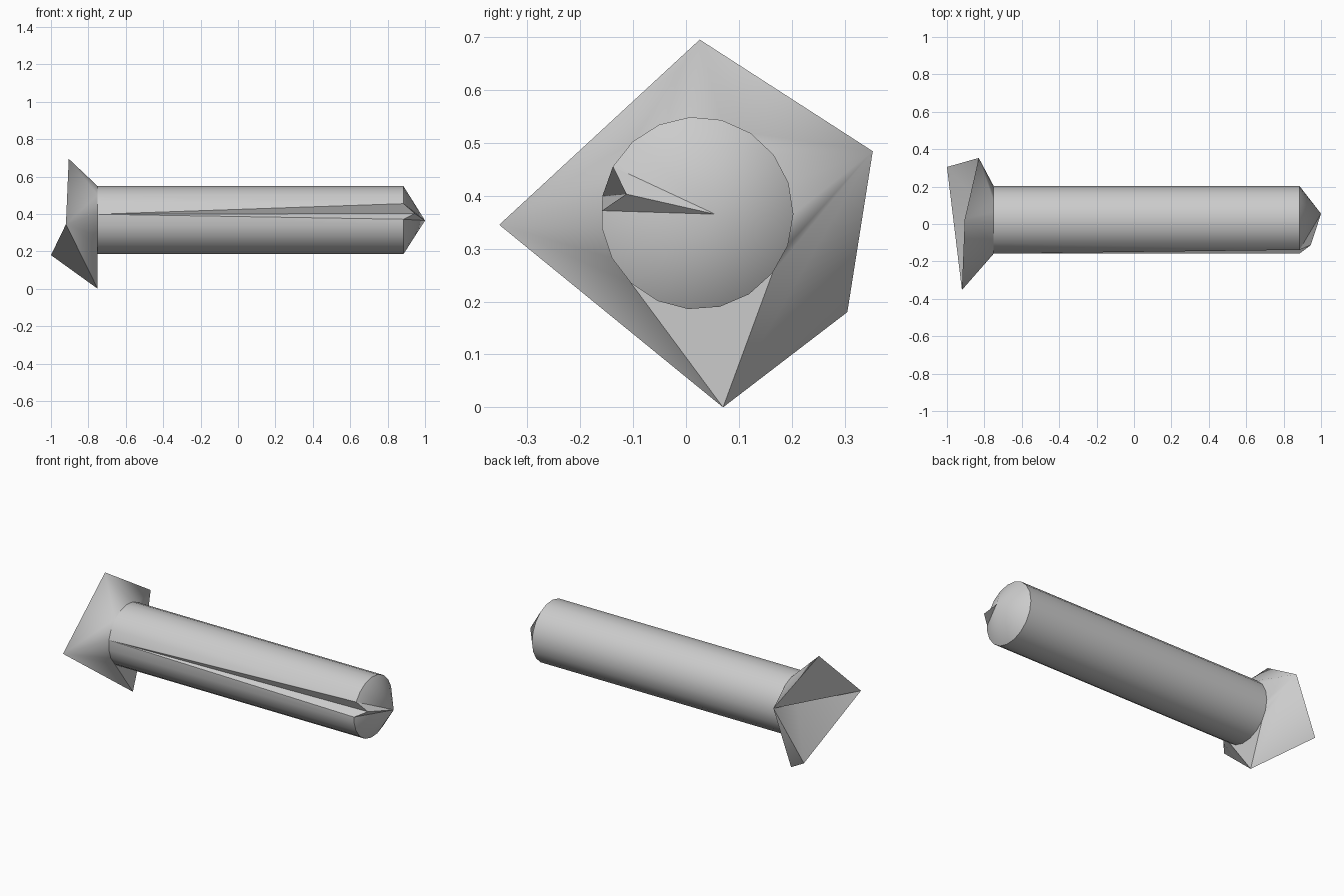
import bpy, bmesh, math
from mathutils import Vector

if "Cube" in bpy.data.objects:
    bpy.data.objects.remove(bpy.data.objects["Cube"], do_unlink=True)

SIDES = 19
RADIUS = 0.182
X_NECK, X_RIM = -0.75, 0.885

grey = bpy.data.materials.new("light_grey")
grey.use_nodes = True
grey.diffuse_color = (0.6, 0.6, 0.6, 1)
grey.node_tree.nodes["Principled BSDF"].inputs["Base Color"].default_value = (0.6, 0.6, 0.6, 1)


def ring(bm, x):
    """Circle of vertices across the long axis."""
    verts = []
    for i in range(SIDES):
        a = math.tau * i / SIDES - 0.01
        verts.append(bm.verts.new((x, 0.021 + RADIUS * math.cos(a), 0.367 + RADIUS * math.sin(a))))
    return verts


def finish(bm, name):
    bmesh.ops.recalc_face_normals(bm, faces=bm.faces)
    mesh = bpy.data.meshes.new(name)
    bm.to_mesh(mesh)
    bm.free()
    mesh.materials.append(grey)
    obj = bpy.data.objects.new(name, mesh)
    bpy.context.collection.objects.link(obj)
    bpy.ops.object.select_all(action="DESELECT")
    obj.select_set(True)
    bpy.context.view_layer.objects.active = obj
    bpy.ops.object.shade_smooth_by_angle(angle=math.radians(30))


# Shaft: cylinder with a pointed end and one rim vertex pulled in as a groove
bm = bmesh.new()
neck, rim = ring(bm, X_NECK), ring(bm, X_RIM)
GROOVE = 9
groove_end = rim[GROOVE]
groove_end.co = Vector((0.945, -0.113, 0.403))
lip = bm.verts.new(neck[GROOVE].co.lerp(neck[GROOVE + 1].co, 0.45))
lip.co.x = X_RIM
tip = bm.verts.new((1, 0.055, 0.365))
for i in range(SIDES):
    j = (i + 1) % SIDES
    if i == GROOVE - 1:
        bm.faces.new((neck[i], neck[j], rim[i]))
        bm.faces.new((neck[j], groove_end, rim[i]))
    elif i == GROOVE:
        bm.faces.new((neck[i], neck[j], rim[j], lip))
        bm.faces.new((neck[i], lip, groove_end))
        bm.faces.new((lip, rim[j], tip))
        bm.faces.new((groove_end, lip, tip))
        continue
    else:
        bm.faces.new((neck[i], neck[j], rim[j], rim[i]))
    bm.faces.new((rim[i], rim[j], tip))
bm.faces.new(neck)
finish(bm, "shaft")

# Head: fans run from the neck ring out to the corners
bm = bmesh.new()
neck = ring(bm, X_NECK)
top = bm.verts.new((-0.905, 0.026, 0.695))
front = bm.verts.new((-0.92, -0.353, 0.345))
bottom = bm.verts.new((-0.75, 0.07, 0.0))
back = bm.verts.new((-0.83, 0.353, 0.484))
spur = bm.verts.new((-1.0, 0.305, 0.18))
hollow = bm.verts.new((-0.80, 0.09, 0.42))
fans = [(back, 17, 22), (top, 3, 7), (front, 7, 12), (bottom, 12, 17)]
for corner, start, stop in fans:
    for i in range(start, stop):
        bm.faces.new((neck[i % SIDES], neck[(i + 1) % SIDES], corner))

# Head: gaps between the fans
for a, b, i in ((back, top, 3), (top, front, 7), (front, bottom, 12), (bottom, back, 17)):
    bm.faces.new((a, b, neck[i]))

# Head: rear plate, spur and the hollow under the plate
for face in ((top, front, back), (bottom, back, spur), (front, bottom, spur),
             (front, spur, hollow), (spur, back, hollow), (front, hollow, back)):
    bm.faces.new(face)
bm.faces.new(neck)
finish(bm, "head")
